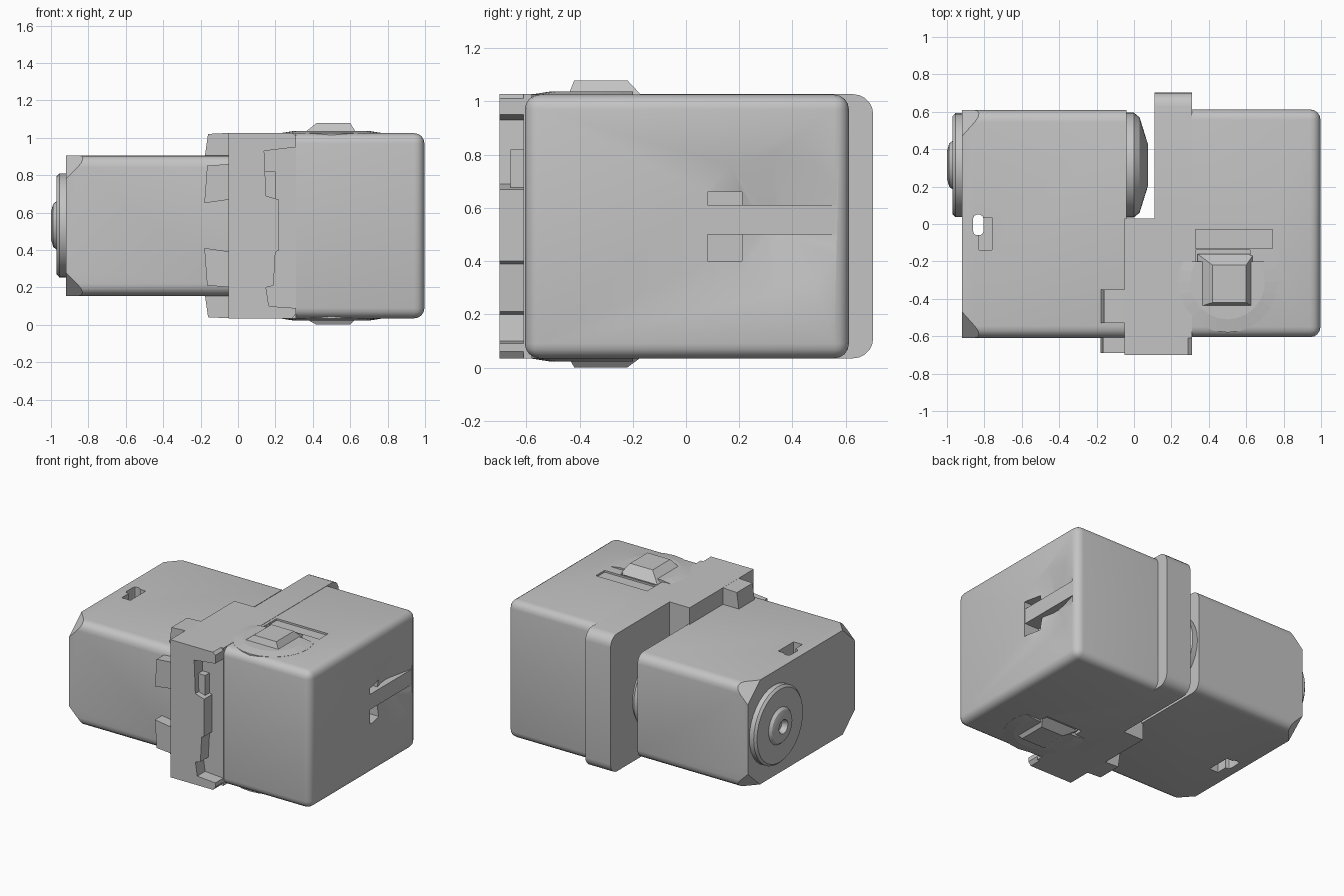
import bpy, bmesh, math
from mathutils import Vector

if "Cube" in bpy.data.objects:
    bpy.data.objects.remove(bpy.data.objects["Cube"])

grey = bpy.data.materials.new("plain grey")
grey.use_nodes = True
grey.diffuse_color = (0.55, 0.55, 0.55, 1)
grey.node_tree.nodes["Principled BSDF"].inputs["Base Color"].default_value = grey.diffuse_color


def finish(name, bm):
    bmesh.ops.recalc_face_normals(bm, faces=bm.faces)
    mesh = bpy.data.meshes.new(name)
    bm.to_mesh(mesh)
    bm.free()
    mesh.materials.append(grey)
    obj = bpy.data.objects.new(name, mesh)
    bpy.context.collection.objects.link(obj)
    return obj


def smooth(obj):
    bpy.ops.object.select_all(action="DESELECT")
    obj.select_set(True)
    bpy.context.view_layer.objects.active = obj
    bpy.ops.object.shade_smooth_by_angle(angle=math.radians(30))


def box(name, x, y, z, bevel=0, segments=1, pick=lambda mid: True):
    """Box from ranges, with the edges chosen by their midpoint rounded."""
    bm = bmesh.new()
    bmesh.ops.create_cube(bm, size=1)
    for v in bm.verts:
        v.co = Vector(r[0] if c < 0 else r[1] for c, r in zip(v.co, (x, y, z)))
    if bevel:
        edges = [e for e in bm.edges if pick((e.verts[0].co + e.verts[1].co) / 2)]
        bmesh.ops.bevel(bm, geom=edges, offset=bevel, segments=segments,
                        profile=0.5, affect="EDGES")
    return finish(name, bm)


def prism(name, points, y):
    """Extrude an x-z outline along y."""
    bm = bmesh.new()
    face = bm.faces.new([bm.verts.new((px, y[0], pz)) for px, pz in points])
    new = bmesh.ops.extrude_face_region(bm, geom=[face])["geom"]
    bmesh.ops.translate(bm, vec=(0, y[1] - y[0], 0),
                        verts=[g for g in new if isinstance(g, bmesh.types.BMVert)])
    return finish(name, bm)


def turned(name, centre, axis, profile, sides=32):
    """Closed lathe of (radius, height) rings along an axis."""
    bm = bmesh.new()
    turn = Vector((0, 0, 1)).rotation_difference(Vector(axis)).to_matrix()
    rings = []
    for r, h in profile:
        rings.append([bm.verts.new(Vector(centre) + turn @ Vector(
            (r * math.cos(a), r * math.sin(a), h)))
            for a in (math.tau * i / sides for i in range(sides))])
    for low, high in zip(rings, rings[1:]):
        for i in range(sides):
            j = (i + 1) % sides
            bm.faces.new((low[i], low[j], high[j], high[i]))
    bm.faces.new(rings[0])
    bm.faces.new(rings[-1])
    return finish(name, bm)


def cut(obj, cutters):
    for c in cutters:
        c.hide_render = True
        m = obj.modifiers.new("cut", "BOOLEAN")
        m.operation, m.solver, m.object = "DIFFERENCE", "EXACT", c
        bpy.context.view_layer.objects.active = obj
        bpy.ops.object.modifier_apply(modifier=m.name)
        bpy.data.objects.remove(c)


# Narrow housing: rounded long edges, clipped end corners, through slot
narrow = box("narrow_housing", (-0.92, -0.04), (-0.61, 0.61), (0.155, 0.907),
             0.065, 4, lambda m: abs(m.x + 0.48) < 0.1)
bm = bmesh.new()
bm.from_mesh(narrow.data)
for sy in (-1, 1):
    for sz in (-1, 1):
        res = bmesh.ops.bisect_plane(
            bm, geom=bm.verts[:] + bm.edges[:] + bm.faces[:], clear_outer=True,
            plane_co=(-0.92, sy * 0.61, 0.53 + sz * 0.25), plane_no=(-1, sy * 0.9, sz))
        bmesh.ops.holes_fill(bm, edges=[e for e in bm.edges if e.is_boundary])
bm.to_mesh(narrow.data)
bm.free()
cut(narrow, [box("slot_cutter", (-0.86, -0.805), (-0.06, 0.05), (0, 1.1), 0.02, 2),
             box("slot_recess", (-0.83, -0.76), (-0.14, 0.035), (0.8, 1.1)),
             box("slot_recess_below", (-0.83, -0.76), (-0.14, 0.035), (0, 0.25))])
smooth(narrow)

# Round end cap with a hollow hub, and the domed knob facing the fin
smooth(turned("end_cap", (-0.91, 0.315, 0.532), (-1, 0, 0),
              [(0.278, 0), (0.278, 0.045), (0.262, 0.06), (0.13, 0.06),
               (0.115, 0.078), (0.075, 0.09), (0.05, 0.088), (0.035, 0.05)]))
smooth(turned("inner_knob", (-0.05, 0.315, 0.532), (1, 0, 0),
              [(0.28, 0), (0.28, 0.05), (0.255, 0.08), (0.11, 0.125)]))

# Wide housing with a shallow dish, crossed by a flush bar, and a deep corner pocket
wide = box("wide_housing", (0.14, 0.997), (-0.605, 0.612), (0.035, 1.025), 0.055, 4,
           lambda m: m.x > 0.4)
dish = turned("dish_cutter", (0.998, 0.33, 0.54), (-1, 0, 0),
              [(0.285, -0.02), (0.27, 0.001), (0.05, 0.06)], 10)
cut(dish, [box("dish_limit", (0.5, 1.2), (-0.2, 0.08), (0, 1)),
           box("edge_limit", (0.5, 1.2), (0.565, 0.8), (0, 1))])
cut(wide, [dish,
           box("corner_pocket", (0.88, 1.1), (0.08, 0.21), (0.4, 0.66)),
           box("top_groove", (0.33, 0.62), (-0.20, -0.14), (0.985, 1.2)),
           box("top_step", (0.33, 0.74), (-0.13, -0.03), (1.012, 1.2)),
           box("low_groove", (0.33, 0.62), (-0.20, -0.14), (-0.2, 0.075))])
smooth(wide)
box("dish_bar", (0.84, 0.992), (0.07, 0.57), (0.5, 0.61))

# Knobs above and below the wide housing: shallow disc and tapered block
for side, face in ((1, 1.025), (-1, 0.035)):
    height = 0.054 if side > 0 else 0.034
    disc = turned("knob_disc", (0.5, -0.31, face), (0, 0, side),
                  [(0.27, -0.02), (0.27, 0.001), (0.2, 0.012)], 24)
    cut(disc, [box("disc_limit", (0, 1), (-0.2, 0.1), (-0.2, 1.3))])
    bm = bmesh.new()
    bmesh.ops.create_cube(bm, size=1)
    for v in bm.verts:
        outer = v.co.z > 0
        x = (0.42, 0.6) if outer else (0.34, 0.64)
        y = (-0.42, -0.22) if outer else (-0.445, -0.16)
        v.co = Vector((x[v.co.x > 0], y[v.co.y > 0],
                       face + side * (height if outer else -0.01)))
    finish("knob_block", bm)

# Central flange: thick front half and a rounded fin behind it
smooth(box("flange_fin", (0.11, 0.31), (-0.05, 0.703), (0.035, 1.027), 0.075, 5,
           lambda m: m.y > 0.6 and abs(m.x - 0.21) < 0.05))
box("flange_block", (-0.05, 0.2), (-0.61, 0.03), (0.035, 1.027))
box("flange_top", (0.1, 0.31), (-0.61, 0.03), (0.035, 1.027))

# Stepped front plate
prism("front_plate", [(-0.05, 0.035), (0.29, 0.035), (0.31, 0.06), (0.31, 0.09),
                      (0.165, 0.10), (0.15, 0.20), (0.19, 0.21), (0.2, 0.39),
                      (0.22, 0.40), (0.22, 0.67), (0.15, 0.69), (0.14, 0.93),
                      (0.31, 0.95), (0.31, 1.01), (0.29, 1.027), (-0.05, 1.027)],
      (-0.70, -0.60))
box("plate_tab", (0.1, 0.2), (-0.66, -0.6), (0.67, 0.82))

# Clasps gripping the narrow housing, mirrored about mid height
for s in (-1, 1):
    def outline(*points):
        return [(px, 0.531 + s * h) for px, h in points]
    prism("corner_clasp", outline((-0.04, 0.496), (-0.16, 0.49), (-0.18, 0.35),
                                  (-0.04, 0.35)), (-0.53, -0.35))
    prism("middle_clasp", outline((-0.04, 0.33), (-0.165, 0.32), (-0.18, 0.12),
                                  (-0.04, 0.14)), (-0.69, -0.55))
